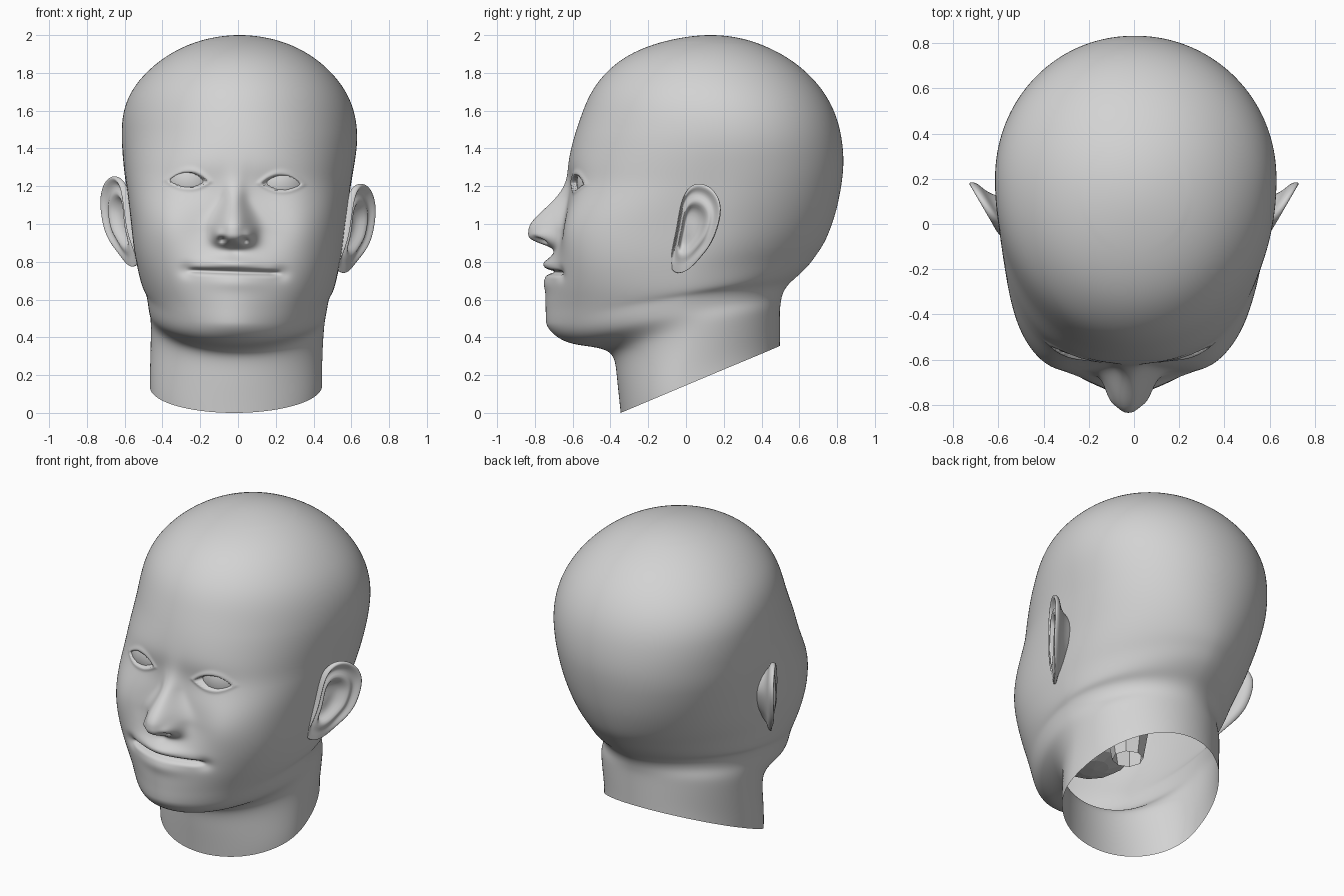
import bpy, bmesh, math

cube = bpy.data.objects.get("Cube")
if cube:
    bpy.data.objects.remove(cube, do_unlink=True)

GREY = 0.65
skin = bpy.data.materials.new("plain_grey")
skin.use_nodes = True
skin.diffuse_color = (GREY, GREY, GREY, 1)
skin.node_tree.nodes["Principled BSDF"].inputs["Base Color"].default_value = (GREY, GREY, GREY, 1)


def bell(v, centre, width):
    return math.exp(-((v - centre) / width) ** 2)


def step(a, b, v):
    k = min(1, max(0, (v - a) / (b - a)))
    return k * k * (3 - 2 * k)


def spline(a, b, c, d, t):
    """Smooth cubic B-spline blend of four equal-length tuples."""
    weights = ((1 - t) ** 3, 3 * t ** 3 - 6 * t * t + 4,
               -3 * t ** 3 + 3 * t * t + 3 * t + 1, t ** 3)
    return [sum(w * v for w, v in zip(weights, values)) / 6 for values in zip(a, b, c, d)]


def lean(co):
    """Slight turn and tilt shared by every part."""
    crown = step(1.2, 1.5, co.z)
    neck = 1 - step(0.2, 0.6, co.z)
    co.z -= 0.03 * co.x * step(0.2, 0.7, co.z) * (1 - step(1.4, 2, co.z))
    co.x += 0.03 * min(0, co.y) * (1 - crown) + 0.008 * crown - 0.01 * neck


def finish(name, bm, smooth=True):
    bmesh.ops.remove_doubles(bm, verts=bm.verts, dist=0.00001)
    bmesh.ops.recalc_face_normals(bm, faces=bm.faces)
    for v in bm.verts:
        lean(v.co)
    for f in bm.faces:
        f.smooth = smooth
    mesh = bpy.data.meshes.new(name)
    bm.to_mesh(mesh)
    bm.free()
    mesh.materials.append(skin)
    obj = bpy.data.objects.new(name, mesh)
    bpy.context.collection.objects.link(obj)
    return obj


def loft(rings):
    """Skin a list of closed rings of equal length."""
    bm = bmesh.new()
    rows = [[bm.verts.new(p) for p in ring] for ring in rings]
    for lower, upper in zip(rows, rows[1:]):
        for j in range(len(lower)):
            k = (j + 1) % len(lower)
            bm.faces.new((lower[j], lower[k], upper[k], upper[j]))
    return bm


# Centre-line paths (y, z) down the face and the back, with half widths, neck to crown
FRONT = [(-.33, -.175), (-.345, 0), (-.365, .175), (-.372, .27), (-.4, .33), (-.5, .352),
         (-.61, .364), (-.675, .405), (-.693, .48), (-.692, .545), (-.695, .64), (-.688, .72),
         (-.676, .8), (-.662, .88), (-.648, .98), (-.634, 1.08), (-.62, 1.17), (-.617, 1.25),
         (-.623, 1.33), (-.597, 1.45), (-.55, 1.59), (-.492, 1.73), (-.36, 1.87),
         (-.19, 1.95), (-.02, 1.99), (.13, 2.005), (.28, 1.99)]
BACK = [(.497, .25), (.497, .355), (.497, .46), (.497, .52), (.498, .56), (.502, .59),
        (.508, .62), (.522, .655), (.55, .69), (.592, .725), (.65, .78), (.692, .84),
        (.727, .89), (.757, .955), (.787, 1.04), (.807, 1.12), (.822, 1.2), (.831, 1.27),
        (.835, 1.35), (.825, 1.46), (.793, 1.59), (.715, 1.73), (.58, 1.86),
        (.42, 1.946), (.28, 1.99), (.13, 2.005), (-.02, 1.99)]
WIDTH = [.455, .455, .455, .456, .459, .463, .469, .477, .488, .503, .52, .534, .547, .557,
         .567, .58, .592, .603, .614, .626, .618, .56, .43, .285, .145, 0, -.145]
KEYS = [f + b + (w,) for f, b, w in zip(FRONT, BACK, WIDTH)]


def sculpt(x, z):
    """Forward relief of the face at a point."""
    ax = abs(x)
    # Nose: ridge, wings and nostrils
    if z > 0.975:
        ridge = math.exp(-((z - 0.975) / 0.16) ** 1.8)
    else:
        ridge = math.exp(-((0.975 - z) / 0.088) ** 4)
    half = 0.1 - 0.045 * step(0.98, 1.15, z)
    d = 0.184 * ridge * math.exp(-(ax / half) ** 2.4)
    d += 0.03 * bell(ax, 0.085, 0.03) * bell(z, 0.945, 0.035)
    d -= 0.045 * bell(ax, 0.06, 0.02) * bell(z, 0.915, 0.014)
    # Muzzle and chin column, full cheeks
    d += 0.05 * bell(ax, 0, 0.19) * step(0.34, 0.48, z) * (1 - step(0.78, 0.96, z))
    d += 0.03 * bell(ax, 0.36, 0.14) * bell(z, 0.98, 0.17)
    # Eye sockets, lid rims and openings
    d -= 0.01 * bell(ax, 0.2, 0.12) * bell(z, 1.2, 0.08)
    height = 0.044 if z > 1.22 else 0.032
    e = abs(z - 1.22) / height + ((ax - 0.246) / 0.1) ** 2
    d += 0.007 * bell(e, 1.3, 0.35) - 0.035 * (1 - step(0.85, 1.08, e))
    # Lips, mouth line and corners
    d += 0.028 * bell(ax, 0, 0.14) * bell(z, 0.79, 0.03)
    d += 0.012 * bell(ax, 0, 0.15) * bell(z, 0.69, 0.04)
    d -= 0.045 * (1 - step(0.19, 0.26, ax)) * bell(z, 0.747, 0.012)
    d -= 0.016 * bell(ax, 0.25, 0.04) * bell(z, 0.745, 0.035)
    d -= 0.008 * bell(ax, 0, 0.03) * bell(z, 0.86, 0.03)
    return d


def head_ring(key, columns=240):
    yf, zf, yb, zb, w = key
    mid = (yf + yb) / 2
    if yb - yf > 0.5:
        mid += 0.09 * bell(zf, 1.35, 0.4) + 0.06 * bell(zf, 0.5, 0.15) - 0.09 * bell(zf, 0, 0.25)
    face_power = 2 + 1.25 * bell(zf, 0.95, 0.32)
    nape_power = 2.06 - 0.28 * bell(zb, 0.78, 0.22)
    jaw_lift = 0.2 * bell(zf, 0.42, 0.12)
    ring = []
    for i in range(columns):
        u = math.tau * i / columns
        a = u - 0.55 * math.sin(u)
        s, c = math.sin(a), math.cos(a)
        n, depth = (face_power, mid - yf) if c > 0 else (nape_power, yb - mid)
        r = (abs(s) ** n + abs(c) ** n) ** (-1 / n)
        x, y = w * s * r, mid - depth * c * r
        along = (y - yf) / max(yb - yf, 0.000001)
        z = zf + (zb - zf) * along + jaw_lift * along * (1 - along)
        y -= sculpt(x, z) * step(0.25, 0.45, -y)
        ring.append((x, y, z))
    return ring


# Head and neck, open at the neck base
STEPS = 10
rings = []
for i in range(1, len(KEYS) - 2):
    rings += [head_ring(spline(*KEYS[i - 1:i + 3], t / STEPS)) for t in range(STEPS)]
rings.append(head_ring(spline(*KEYS[-4:], 1)))
finish("head_and_neck", loft(rings))

# Ear outline (y, z) and relief rows (scale, outward offset), bowl to rim to back
OUTLINE = [(.06, 1.232), (.13, 1.21), (.175, 1.145), (.183, 1.065), (.14, .93), (.085, .86),
           (.025, .79), (-.03, .76), (-.082, .775), (-.075, .875), (-.045, .995), (-.03, 1.115),
           (.005, 1.2)]
RELIEF = [(0, -.035), (.25, -.04), (.42, -.035), (.52, 0), (.62, .014), (.74, -.008),
          (.84, -.002), (.92, .018), (.98, .016), (1, 0), (.98, -.015), (.92, -.026),
          (.75, -.04), (.62, -.08), (.55, -.15)]
CENTRE = (0.015, 0.995)
EAR_SIZE = 1.05


def ear_rings(side):
    count = len(OUTLINE)
    edge = [spline(*[OUTLINE[(i + k) % count] for k in range(-1, 3)], t / 4)
            for i in range(count) for t in range(4)]
    result = []
    for row, (scale, offset) in enumerate(RELIEF):
        ring = []
        for p in edge:
            y, z = (c + EAR_SIZE * scale * (q - c) for c, q in zip(CENTRE, p))
            # The lobe is smooth, the upper ear is carved
            carved = step(0.78, 0.9, z) if 2 < row < 9 else 1
            x = 0.61 + 0.58 * y - 0.12 * max(0, 0.95 - z) + offset * carved
            # The front edge sinks into the cheek
            x -= 0.25 * max(0, -0.03 - y)
            ring.append((side * x, y, z))
        result.append(ring)
    return result


EYE_RADIUS = 0.16
for side, label in ((1, "left"), (-1, "right")):
    ear = finish(label + "_ear", loft(ear_rings(side)))
    ear.modifiers.new("Smooth", "SUBSURF").levels = 1
    ear.modifiers["Smooth"].render_levels = 1

    # Eyeball behind the lids
    bm = bmesh.new()
    bmesh.ops.create_uvsphere(bm, u_segments=48, v_segments=32, radius=EYE_RADIUS)
    bmesh.ops.translate(bm, verts=bm.verts, vec=(side * 0.235, EYE_RADIUS - 0.579, 1.22))
    finish(label + "_eyeball", bm)

# Mouth cavity and throat, seen through the open neck
bm = bmesh.new()
bmesh.ops.create_uvsphere(bm, u_segments=12, v_segments=8, radius=0.22)
bmesh.ops.scale(bm, verts=bm.verts, vec=(1, 1.1, 0.5))
bmesh.ops.translate(bm, verts=bm.verts, vec=(0, -0.37, 0.64))
finish("mouth_cavity", bm, False)

throat = [[(r * math.cos(math.tau * i / 8), r * math.sin(math.tau * i / 8) - 0.06, z)
           for i in range(8)] for r, z in ((0.14, 0.74), (0.09, 0.46))]
finish("throat", loft(throat), False)
